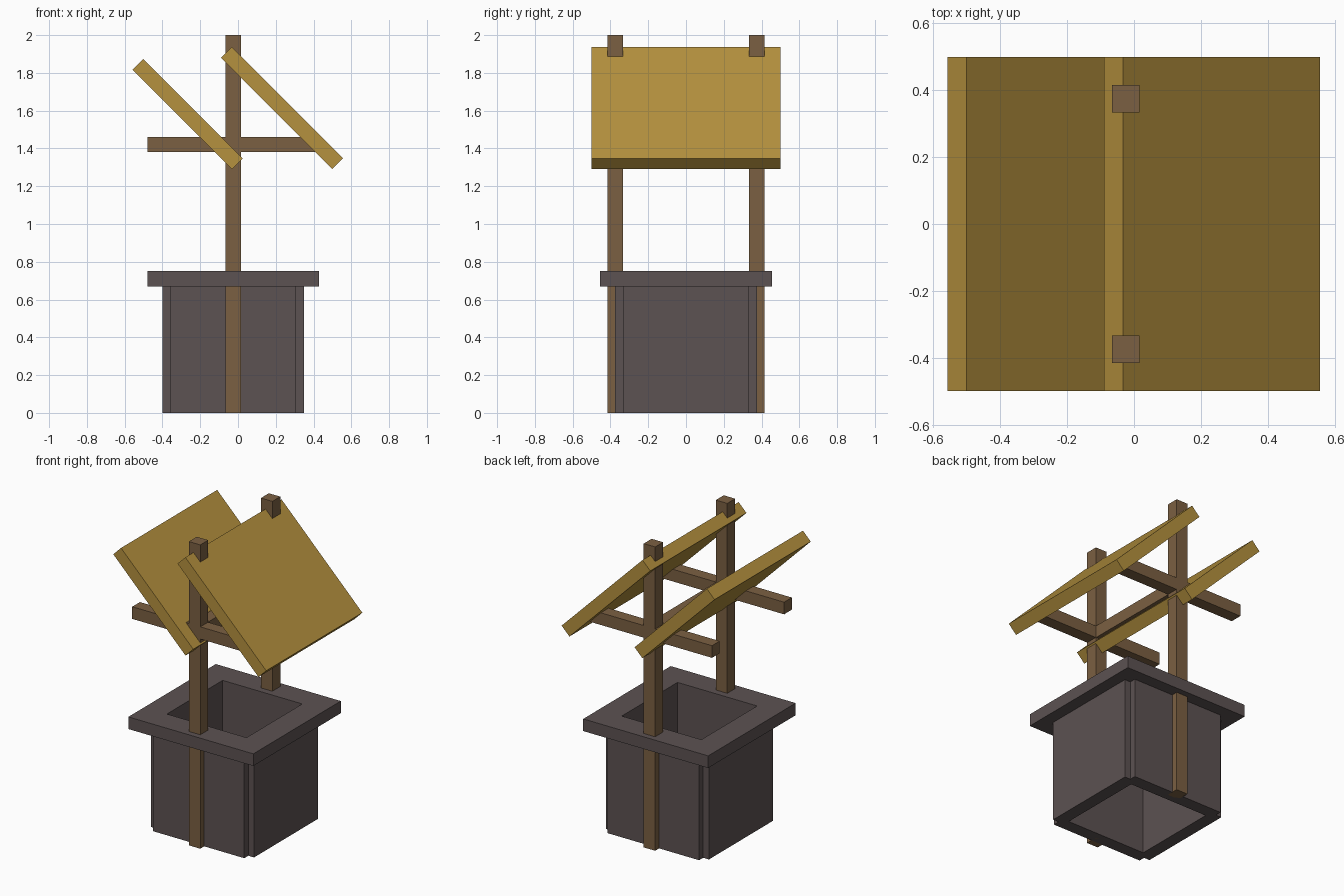
import bpy, bmesh, math
from mathutils import Matrix, Vector

if "Cube" in bpy.data.objects:
    bpy.data.objects.remove(bpy.data.objects["Cube"])

CX = -0.025  # centre line of the well


def material(name, rgb):
    m = bpy.data.materials.new(name)
    lin = [((c / 255 + 0.055) / 1.055) ** 2.4 for c in rgb]
    m.diffuse_color = (*lin, 1)
    m.use_nodes = True
    m.node_tree.nodes["Principled BSDF"].inputs["Base Color"].default_value = m.diffuse_color
    return m


STONE = material("grey_stone", (92, 82, 82))
WOOD = material("brown_wood", (123, 96, 66))
ROOF = material("golden_boards", (181, 145, 62))


def finish(bm, name, mat):
    bmesh.ops.recalc_face_normals(bm, faces=bm.faces[:])
    me = bpy.data.meshes.new(name)
    bm.to_mesh(me)
    bm.free()
    me.materials.append(mat)
    ob = bpy.data.objects.new(name, me)
    bpy.context.collection.objects.link(ob)
    return ob


def box(name, center, size, mat, tilt=0):
    bm = bmesh.new()
    bmesh.ops.create_cube(bm, size=1, matrix=Matrix.Diagonal((*size, 1)))
    ob = finish(bm, name, mat)
    ob.location = center
    ob.rotation_euler.y = tilt
    return ob


def ring(name, outer, inner, z0, z1, mat):
    """Extruded outline with a hole through it."""
    bm = bmesh.new()
    edges = []
    for loop in (outer, inner):
        vs = [bm.verts.new((x + CX, y, z0)) for x, y in loop]
        edges += [bm.edges.new((vs[i - 1], vs[i])) for i in range(len(vs))]
    bmesh.ops.triangle_fill(bm, edges=edges, use_beauty=True, normal=Vector((0, 0, 1)))
    ext = bmesh.ops.extrude_face_region(bm, geom=bm.faces[:], use_keep_orig=True)
    top = [g for g in ext["geom"] if isinstance(g, bmesh.types.BMVert)]
    bmesh.ops.translate(bm, verts=top, vec=(0, 0, z1 - z0))
    return finish(bm, name, mat)


def four_turns(points):
    """Repeat corner points around the square."""
    out = []
    for _ in range(4):
        out += points
        points = [(-y, x) for x, y in points]
    return out


# Stone shaft with notched corners, and the overhanging rim
hole = four_turns([(0.29, 0.29)])
ring("well_wall", four_turns([(0.375, 0.333), (0.333, 0.333), (0.333, 0.375)]),
     hole, 0, 0.67, STONE)
ring("well_rim", four_turns([(0.455, 0.455)]), hole, 0.67, 0.75, STONE)

# Posts and cross beams at the front and back
for side, y in (("front", -0.375), ("back", 0.375)):
    box(side + "_post", (CX, y, 1.0), (0.083, 0.082, 2.0), WOOD)
    box(side + "_cross_beam", (CX, y, 1.42), (0.91, 0.08, 0.08), WOOD)

# Beam joining the posts
box("centre_beam", (CX, 0, 1.42), (0.08, 0.70, 0.08), WOOD)

# Two parallel sloping roof boards
slope = math.radians(45)
box("right_roof_board", (0.233, 0, 1.614), (0.833, 1.0, 0.08), ROOF, slope)
box("left_roof_board", (-0.267, 0, 1.582), (0.744, 1.0, 0.08), ROOF, slope)
